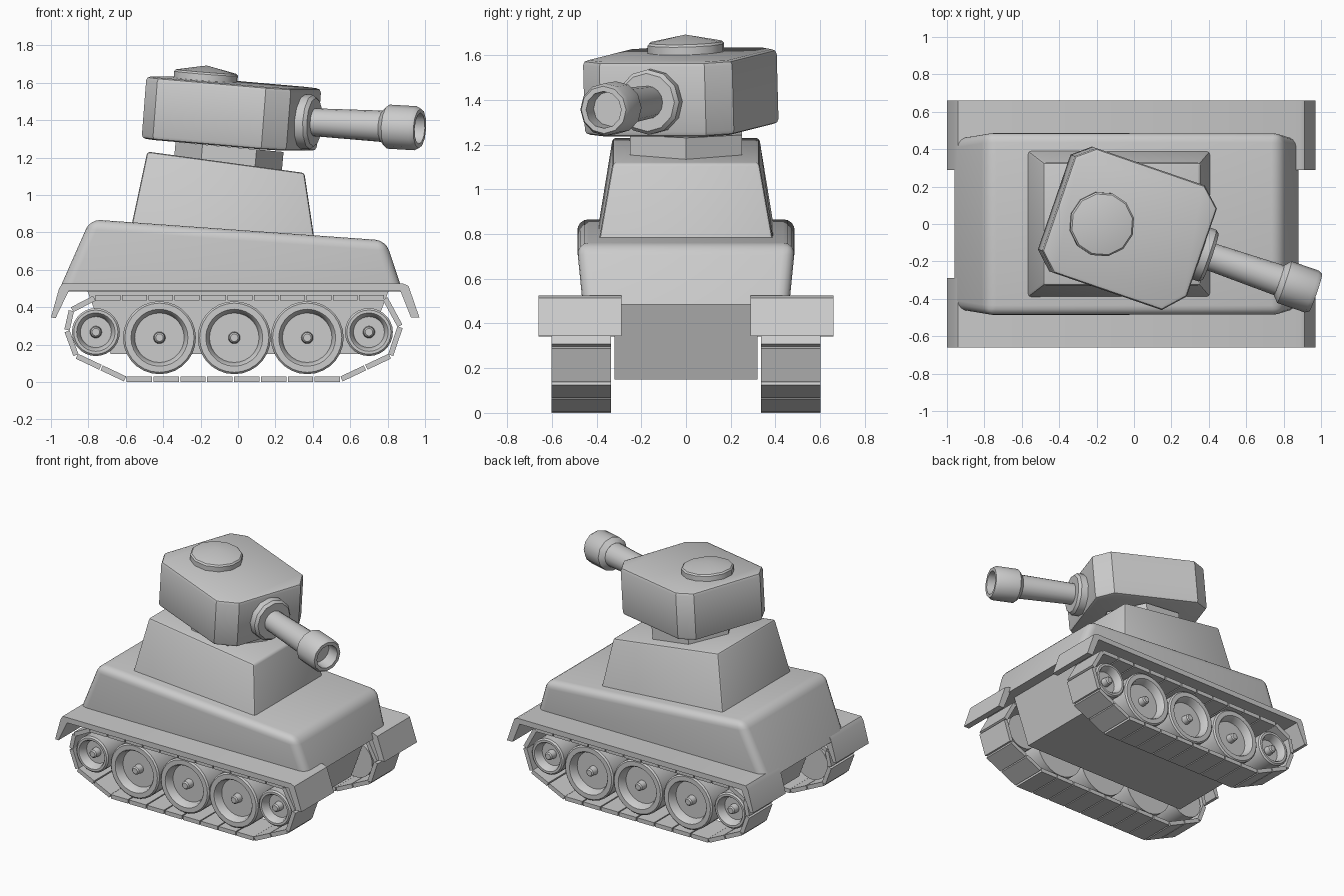
import bpy, bmesh, math
from mathutils import Matrix, Vector

if "Cube" in bpy.data.objects:
    bpy.data.objects.remove(bpy.data.objects["Cube"])

R, T = Matrix.Rotation, Matrix.Translation
rad = math.radians


def finish(name, bm, mat=Matrix(), angle=35):
    bm.transform(mat)
    bmesh.ops.recalc_face_normals(bm, faces=bm.faces[:])
    me = bpy.data.meshes.new(name)
    bm.to_mesh(me)
    bm.free()
    me.shade_smooth()
    me.set_sharp_from_angle(angle=rad(angle))
    ob = bpy.data.objects.new(name, me)
    bpy.context.collection.objects.link(ob)
    return ob


def loft(name, low, high, mat=Matrix(), bevel=0, seg=2, which=None):
    """Solid between two matching rings; which = ring/side edges to bevel."""
    bm = bmesh.new()
    a = [bm.verts.new(p) for p in low]
    b = [bm.verts.new(p) for p in high]
    n = len(a)
    bm.faces.new(a[::-1])
    bm.faces.new(b)
    for i in range(n):
        j = (i + 1) % n
        bm.faces.new((a[i], a[j], b[j], b[i]))
    if bevel:
        groups = {"low": [], "high": [], "side": []}
        for e in bm.edges:
            k = sum(v in a for v in e.verts)
            groups[("high", "side", "low")[k]].append(e)
        edges = [e for g in which for e in groups[g]]
        bmesh.ops.bevel(bm, geom=edges, offset=bevel, segments=seg,
                        profile=0.5, affect='EDGES')
    return finish(name, bm, mat)


def lathe(name, profile, n, mat):
    """Revolve (radius, height) points around local z."""
    bm = bmesh.new()
    vs = [bm.verts.new((r, 0, h)) for r, h in profile]
    es = [bm.edges.new(p) for p in zip(vs, vs[1:])]
    bmesh.ops.spin(bm, geom=vs + es, cent=(0, 0, 0), axis=(0, 0, 1),
                   angle=2 * math.pi, steps=n)
    bmesh.ops.remove_doubles(bm, verts=bm.verts[:], dist=1e-4)
    return finish(name, bm, mat)


def block(x0, x1, y, z0, z1):
    return [(x0, -y, z0), (x1, -y, z1), (x1, y, z1), (x0, y, z0)]


# Hull: tapered tub, rounded upper body, sloping superstructure
loft("lower_hull", block(-.68, .68, .32, .15, .15), block(-.81, .81, .32, .5, .5))
loft("upper_hull", block(-.96, .88, .462, .485, .485), block(-.79, .79, .49, .87, .757),
     bevel=.055, seg=4, which=("high", "side"))
loft("superstructure", block(-.573, .412, .395, .82, .74), block(-.485, .355, .328, 1.232, 1.118),
     bevel=.015, seg=2, which=("high", "side"))

# Hexagonal turret ring
hexa = [(.29 * math.cos(i * math.pi / 3), .29 * math.sin(i * math.pi / 3)) for i in range(6)]
loft("turret_ring", [(x, y, -.14) for x, y in hexa], [(x, y, 0) for x, y in hexa],
     T((-.045, 0, 1.257)) @ R(rad(5.3), 4, 'Y'))

# Turret, turned to one side and nose-down
turret = T((0, 0, 1.265)) @ R(rad(-19), 4, 'Z') @ R(rad(4.7), 4, 'Y')
plan = [(-.445, -.295), (-.35, -.387), (.265, -.387), (.368, -.275),
        (.368, .222), (.265, .318), (-.35, .318), (-.445, .24)]
loft("turret", [(x, y, 0) for x, y in plan], [(x, y, .335) for x, y in plan],
     turret, bevel=.022, seg=2, which=("low", "high"))
lathe("hatch", [(0, -.03), (.174, -.03), (.174, .035), (.165, .045), (0, .078)], 12,
      turret @ T((-.192, -.057, .335)))

# Gun: mantlet disc, barrel and hollow muzzle
gun = turret @ T((.36, -.032, .158)) @ R(rad(-1.5), 4, 'Y') @ R(rad(90), 4, 'Y')
lathe("gun_mantlet", [(0, -.03), (.146, -.03), (.146, .055), (.13, .073), (0, .073)], 12, gun)
lathe("gun_barrel", [(0, .05), (.074, .05), (.085, .5), (0, .5)], 16, gun)
lathe("gun_muzzle", [(0, .46), (.085, .46), (.118, .49), (.118, .645), (.106, .668),
                     (.083, .668), (.078, .58), (0, .58)], 12, gun)

# Running gear, both sides
fender = [(-.957, .5), (-1, .345), (-.975, .342), (-.905, .488), (.868, .488),
          (.925, .345), (.97, .345), (.912, .513), (.885, .526), (-.94, .526)]
path = [(-.6, .015), (.55, .015), (.815, .14), (.868, .297), (.785, .45),
        (-.765, .45), (-.89, .385), (-.915, .275), (-.865, .14)]
counts = [8, 2, 1, 1, 11, 1, 1, 1, 2]
wheels = [(-.76, .267, .128), (-.42, .237, .195), (-.02, .237, .195),
          (.37, .237, .195), (.70, .267, .128)]

for side, s in (("front", -1), ("back", 1)):
    loft(side + "_fender", [(x, s * .288, z) for x, z in fender],
         [(x, s * .66, z) for x, z in fender])

    # Track made of separate flat links
    bm = bmesh.new()
    for i, n in enumerate(counts):
        p, q = Vector(path[i]), Vector(path[(i + 1) % len(path)])
        d = (q - p) / n
        for k in range(n):
            c = p + d * (k + .5)
            m = (T((c.x, s * .468, c.y)) @ R(-math.atan2(d.y, d.x), 4, 'Y')
                 @ Matrix.Diagonal((d.length - .008, .266, .029, 1)))
            bmesh.ops.create_cube(bm, size=1, matrix=m)
    finish(side + "_track", bm)

    # Dished road wheels with hubs
    for i, (x, z, r) in enumerate(wheels):
        d = r * .74
        lathe(f"{side}_wheel_{i + 1}",
              [(0, .35), (r, .35), (r, .575), (r - .01, .585), (d + .008, .585), (d, .575),
               (d - .012, .525), (.032, .525), (.028, .57), (.02, .578), (0, .578)],
              28, T((x, 0, z)) @ R(rad(-90 * s), 4, 'X'))
